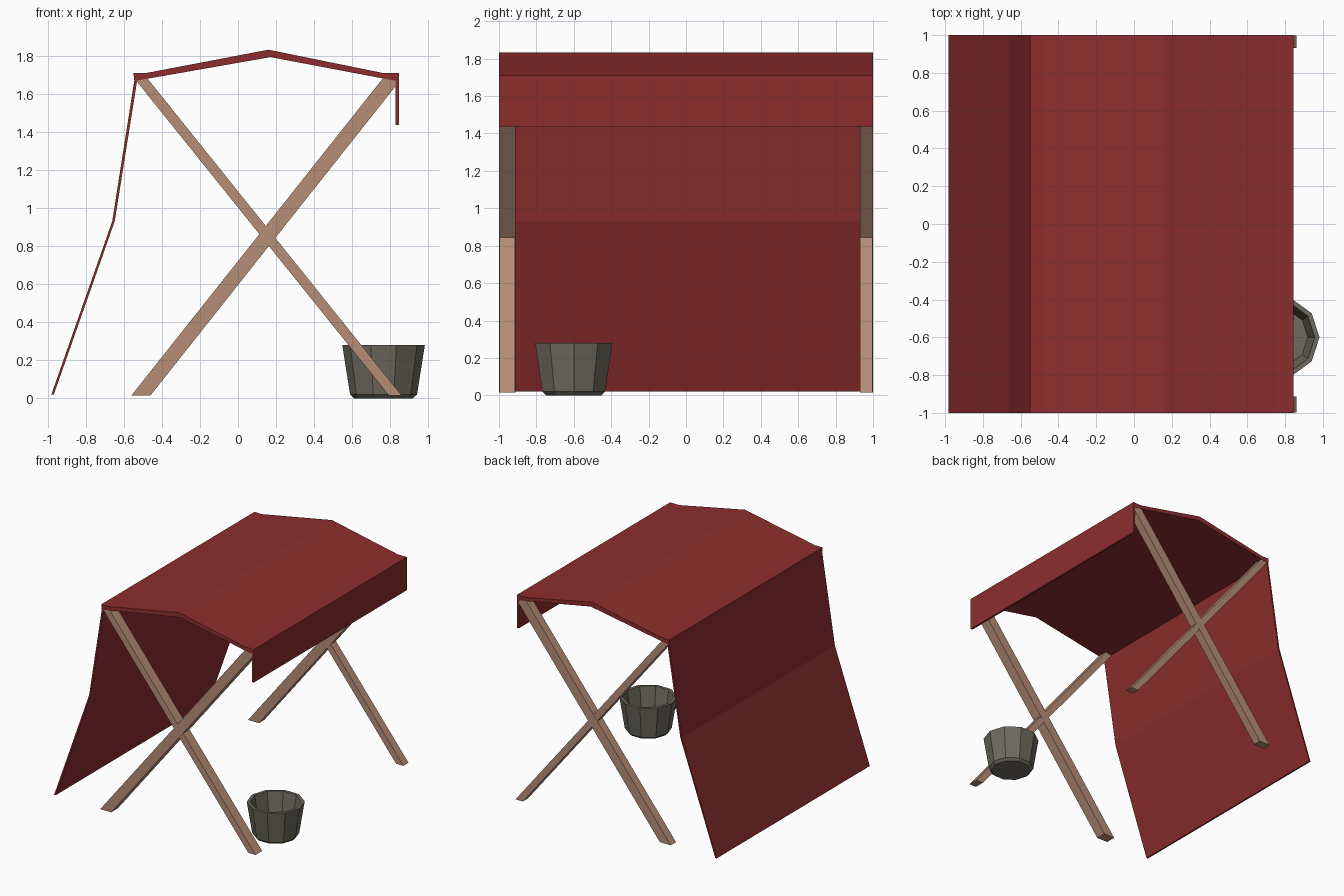
import bpy, bmesh, math

if "Cube" in bpy.data.objects:
    bpy.data.objects.remove(bpy.data.objects["Cube"])


def material(name, rgb):
    m = bpy.data.materials.new(name)
    m.diffuse_color = (*rgb, 1)
    m.use_nodes = True
    m.node_tree.nodes["Principled BSDF"].inputs["Base Color"].default_value = m.diffuse_color
    return m


RED = material("red cloth", (0.27, 0.027, 0.028))
WOOD = material("pale wood", (0.47, 0.27, 0.185))
METAL = material("dull grey metal", (0.155, 0.145, 0.115))


def finish(name, bm, mat):
    bmesh.ops.recalc_face_normals(bm, faces=bm.faces)
    me = bpy.data.meshes.new(name)
    bm.to_mesh(me)
    bm.free()
    me.materials.append(mat)
    ob = bpy.data.objects.new(name, me)
    bpy.context.collection.objects.link(ob)
    return ob


def extrude_profile(name, pts, y0, y1, mat):
    """Closed (x, z) outline extruded along y."""
    bm = bmesh.new()
    face = bm.faces.new([bm.verts.new((x, y0, z)) for x, z in pts])
    ext = bmesh.ops.extrude_face_region(bm, geom=[face])["geom"]
    moved = [v for v in ext if isinstance(v, bmesh.types.BMVert)]
    bmesh.ops.translate(bm, verts=moved, vec=(0, y1 - y0, 0))
    return finish(name, bm, mat)


# Cloth: roof, short front flap and long back drape
extrude_profile("roof_cloth", [
    (-0.55, 1.71), (-0.48, 1.71), (0.16, 1.832), (0.76, 1.71), (0.845, 1.71),
    (0.845, 1.67), (0.82, 1.67), (0.17, 1.793), (-0.53, 1.67), (-0.545, 1.67)], -1, 1, RED)
extrude_profile("hanging_flap", [
    (0.828, 1.67), (0.845, 1.67), (0.845, 1.437), (0.828, 1.437)], -1, 1, RED)
extrude_profile("back_drape", [
    (-0.545, 1.67), (-0.53, 1.67), (-0.648, 0.93), (-0.968, 0.02),
    (-0.981, 0.02), (-0.661, 0.93)], -1, 1, RED)

# Crossed wooden poles at each end
for side, y0, y1 in (("front", -0.999, -0.912), ("back", 0.93, 0.999)):
    extrude_profile(side + "_thick_pole", [
        (-0.56, 0.015), (-0.46, 0.015), (0.828, 1.64), (0.828, 1.68), (0.76, 1.68)], y0, y1, WOOD)
    extrude_profile(side + "_thin_pole", [
        (0.793, 0.015), (0.86, 0.015), (-0.475, 1.68), (-0.54, 1.675)], y0 + 0.001, y1 - 0.001, WOOD)

# Open ten-sided bucket: rings run from the base, over the rim, to the inner floor
bm = bmesh.new()
SIDES = 10
rings = []
for r, z in ((0.155, 0.0), (0.176, 0.02), (0.217, 0.28), (0.192, 0.28), (0.155, 0.045)):
    rings.append([bm.verts.new((0.765 + r * math.cos(math.tau * i / SIDES),
                                -0.6 + r * math.sin(math.tau * i / SIDES), z))
                  for i in range(SIDES)])
for a, b in zip(rings, rings[1:]):
    for i in range(SIDES):
        j = (i + 1) % SIDES
        bm.faces.new((a[i], a[j], b[j], b[i]))
bm.faces.new(rings[0])
bm.faces.new(rings[-1])
finish("bucket", bm, METAL)
